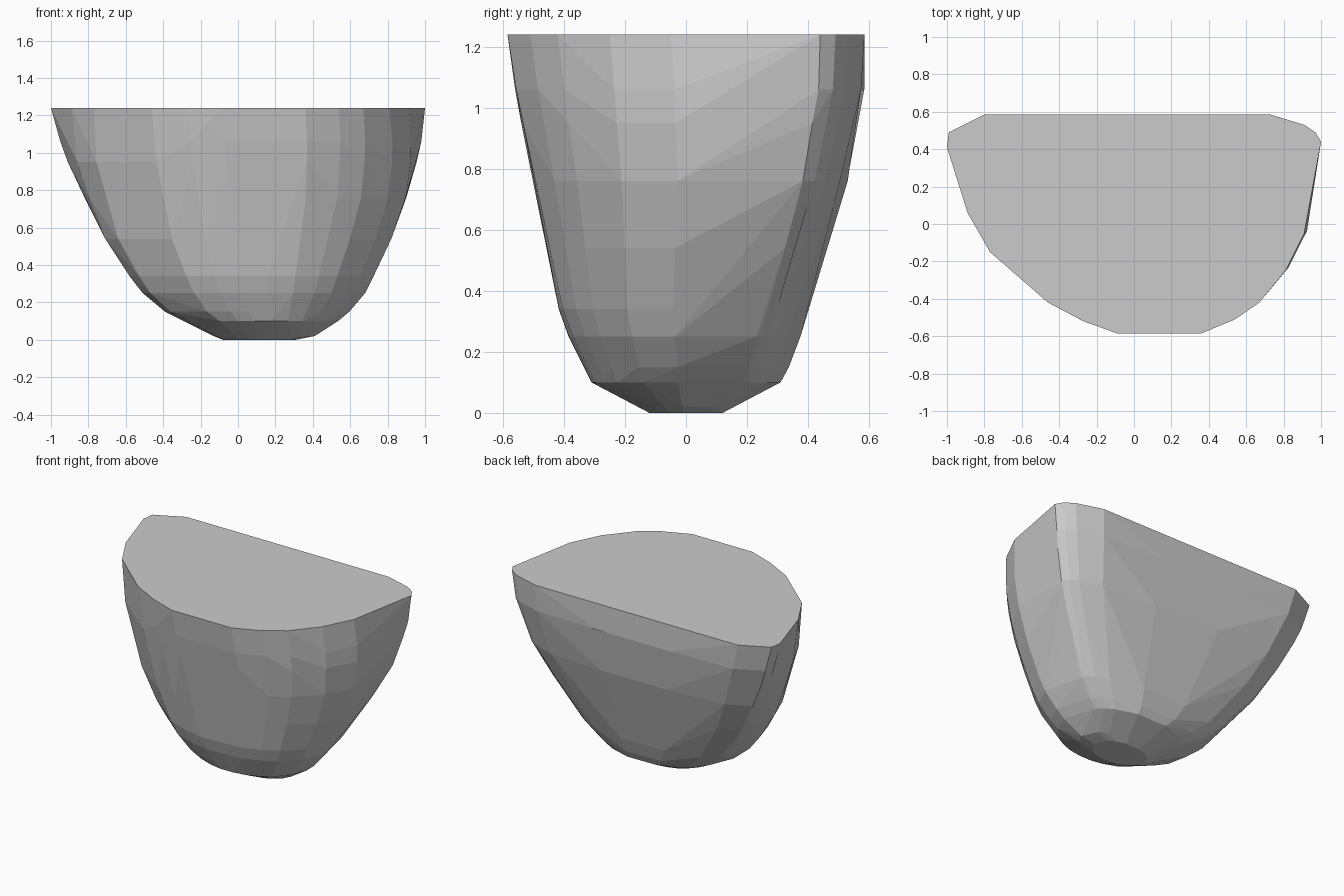
import bpy, bmesh, math

if "Cube" in bpy.data.objects:
    bpy.data.objects.remove(bpy.data.objects["Cube"])

# Top rim: a D shape, flat at the back and rounded at the front
rim = [(-1, .41), (-.99, .49), (-.8, .585), (-.3, .585), (.25, .585), (.73, .585),
       (.91, .53), (.97, .49), (1, .44), (.99, .40), (.91, -.05), (.81, -.25),
       (.67, -.42), (.54, -.51), (.36, -.585), (.13, -.585), (-.09, -.585),
       (-.27, -.52), (-.46, -.42), (-.77, -.15), (-.89, .06)]

# Levels: z, x range, y range, roundness of the section
levels = [(1.24, -1, 1, -.585, .585, 0),
          (1.06, -.95, .98, -.56, .585, .12),
          (.95, -.91, .955, -.54, .565, .2),
          (.76, -.82, .90, -.50, .53, .3),
          (.54, -.71, .82, -.458, .465, .45),
          (.34, -.58, .725, -.417, .40, .6),
          (.25, -.51, .68, -.385, .375, .7),
          (.15, -.39, .595, -.335, .337, .85),
          (.10, -.285, .535, -.31, .31, .9),
          (.02, -.13, .41, -.15, .15, 1),
          (0, -.08, .31, -.12, .12, 1)]


def fit(values, low, high):
    a, b = min(values), max(values)
    return [low + (v - a) / (b - a) * (high - low) for v in values]


def section(x0, x1, y0, y1, roundness):
    us, vs = [], []
    for x, y in rim:
        v = y / .585
        a = math.atan2(v, x)
        us.append(x + (math.cos(a) - x) * roundness)
        vs.append(v + (math.sin(a) - v) * roundness)
    return zip(fit(us, x0, x1), fit(vs, y0, y1))


# Faceted rock body: hull around the stacked sections
bm = bmesh.new()
for z, *spec in levels:
    for x, y in section(*spec):
        bm.verts.new((x, y, z))
hull = bmesh.ops.convex_hull(bm, input=bm.verts[:])
inside = {g for g in hull["geom_interior"] + hull["geom_unused"]
          if isinstance(g, bmesh.types.BMVert)}
bmesh.ops.delete(bm, geom=list(inside), context='VERTS')

# Merge nearly coplanar triangles into larger facets
bmesh.ops.dissolve_limit(bm, angle_limit=math.radians(3),
                         verts=bm.verts[:], edges=bm.edges[:])
bmesh.ops.recalc_face_normals(bm, faces=bm.faces[:])

mesh = bpy.data.meshes.new("rock")
bm.to_mesh(mesh)
bm.free()
rock = bpy.data.objects.new("rock", mesh)
bpy.context.collection.objects.link(rock)
